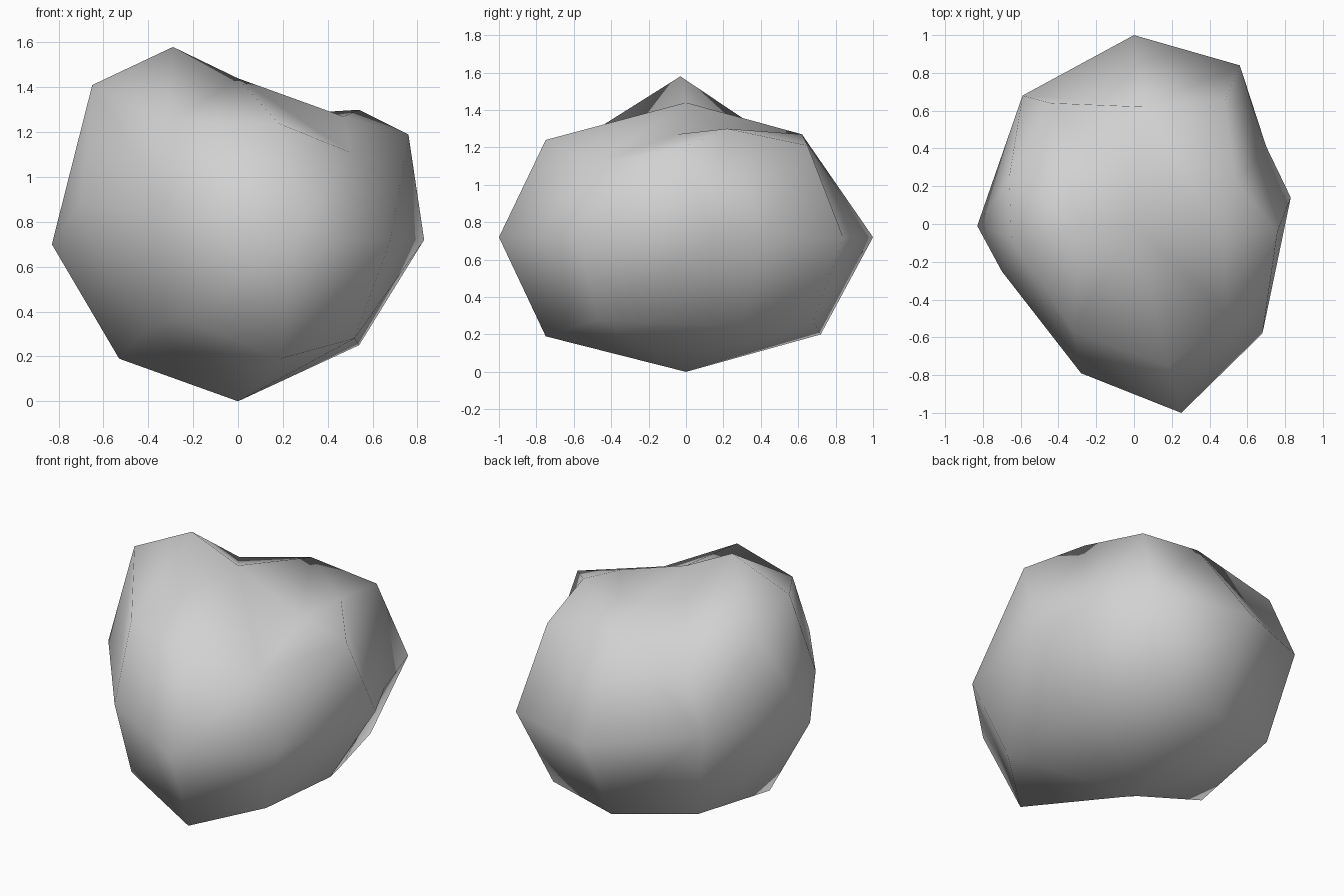
import bpy
import bmesh

default_cube = bpy.data.objects.get("Cube")
if default_cube:
    bpy.data.objects.remove(default_cube, do_unlink=True)


def make_material(name, colour):
    material = bpy.data.materials.new(name)
    material.use_nodes = True
    material.diffuse_color = colour
    material.node_tree.nodes["Principled BSDF"].inputs["Base Color"].default_value = colour
    return material


def add_ring(bm, points):
    return [bm.verts.new(point) for point in points]


def bridge(bm, lower, upper, crossed=()):
    """Join two rings with a band of triangles; crossed cells split the other way."""
    count = len(lower)
    for i in range(count):
        j = (i + 1) % count
        if i in crossed:
            bm.faces.new((lower[i], lower[j], upper[i]))
            bm.faces.new((lower[j], upper[j], upper[i]))
        else:
            bm.faces.new((lower[i], lower[j], upper[j]))
            bm.faces.new((lower[i], upper[j], upper[i]))


def fan(bm, path, tip):
    """Fill between a path of vertices and a single tip."""
    for start, end in zip(path, path[1:]):
        bm.faces.new((start, end, tip))


# Widest outline of the boulder, counter-clockwise from the back
waist_height = .72
waist_outline = [
    (0, 1), (-.59, .68), (-.83, -.01), (-.7, -.25), (-.28, -.79),
    (.25, -1), (.68, -.58), (.83, .14), (.7, .41), (.56, .84),
]
waist_points = [(x, y, waist_height) for x, y in waist_outline]
waist_points[1] = (-.59, .68, .82)
waist_points[2] = (-.83, -.01, .7)
waist_points[3] = (-.7, -.25, .89)
waist_points[4] = (-.28, -.79, .82)

# Underside, following the waist
under_points = [
    (0, .72, .2), (-.48, .57, .27), (-.53, -.05, .19), (-.4, -.41, .33),
    (-.25, -.67, .37), (.19, -.75, .19), (.52, -.47, .28), (.54, .12, .25),
    (.5, .3, .25), (.42, .68, .27),
]

# Uneven shoulder
shoulder_points = [
    (.06, .62, 1.27), (-.44, .64, 1.13), (-.66, .25, 1.28),
    (-.65, -.07, 1.41), (-.32, -.57, 1.24), (.18, -.75, 1.24),
    (.5, -.5, 1.11), (.76, -.04, 1.19), (.54, .22, 1.3), (.48, .65, 1.21),
]

# Assemble the boulder skin
bm = bmesh.new()
under = add_ring(bm, under_points)
waist = add_ring(bm, waist_points)
shoulder = add_ring(bm, shoulder_points)
bottom = bm.verts.new((0, 0, 0))
crown = bm.verts.new((0, 0, 1.44))
peak = bm.verts.new((-.29, -.03, 1.58))
saddle = bm.verts.new((.47, -.05, 1.27))

fan(bm, under + under[:1], bottom)
bridge(bm, under, waist)
bridge(bm, waist, shoulder, crossed=(0, 3))

# Tall peak over the right shoulder
fan(bm, shoulder[1:5], peak)

# Low saddle and raised back corner over the left shoulder
fan(bm, shoulder[6:9] + shoulder[:1], saddle)
fan(bm, shoulder[8:], shoulder[0])

# Crown between them
fan(bm, shoulder[4:7] + [saddle] + shoulder[:2] + [peak, shoulder[4]], crown)

bmesh.ops.recalc_face_normals(bm, faces=bm.faces)
for face in bm.faces:
    face.smooth = True

mesh = bpy.data.meshes.new("boulder")
bm.to_mesh(mesh)
bm.free()

boulder = bpy.data.objects.new("boulder", mesh)
bpy.context.collection.objects.link(boulder)
mesh.materials.append(make_material("stone_grey", (.64, .64, .64, 1)))
